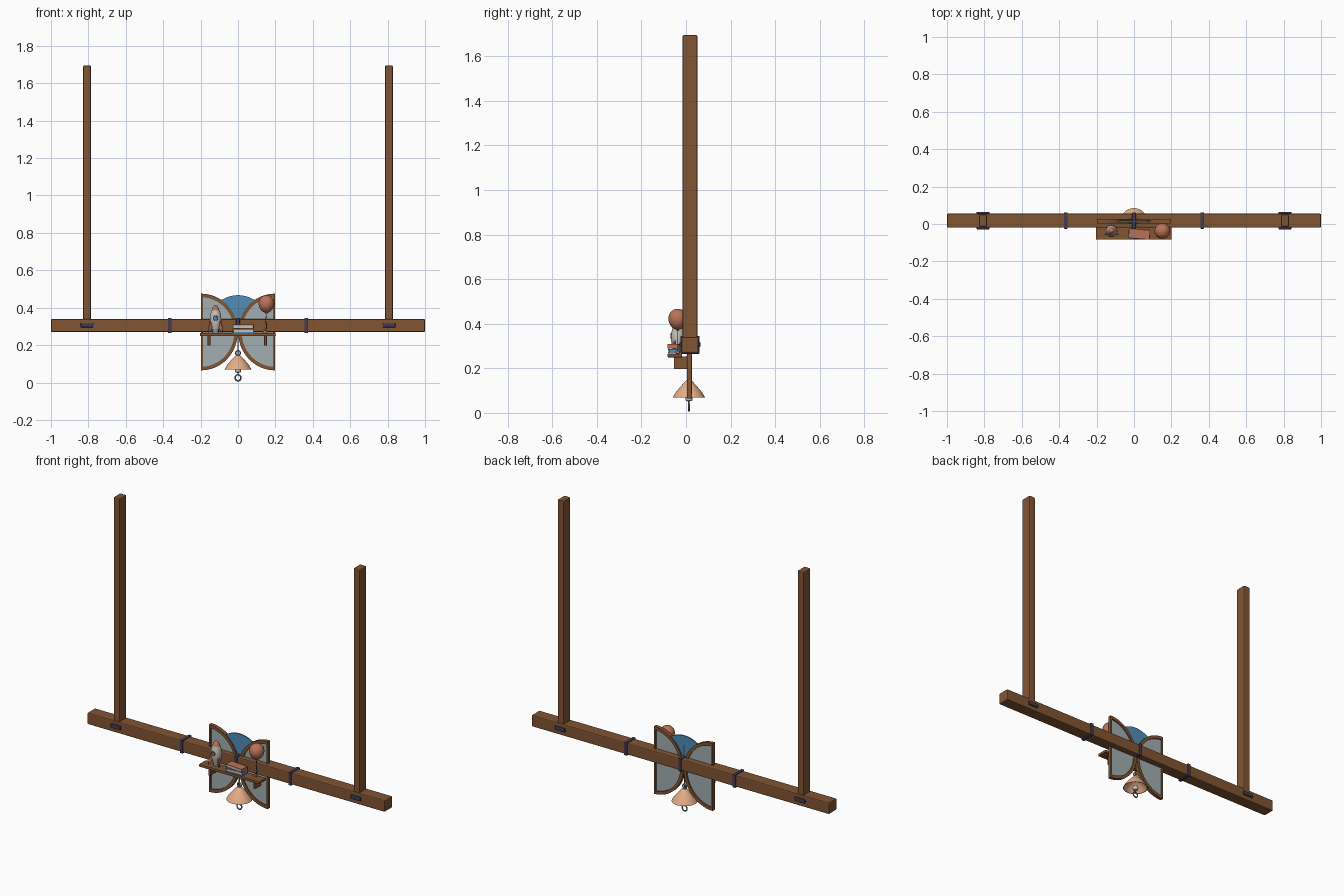
import bpy, bmesh
from math import sin, cos, pi, radians, sqrt
from mathutils import Matrix, Vector

if "Cube" in bpy.data.objects:
    bpy.data.objects.remove(bpy.data.objects["Cube"], do_unlink=True)


def material(name, r, g, b):
    m = bpy.data.materials.new(name)
    m.use_nodes = True
    m.diffuse_color = (r, g, b, 1)
    m.node_tree.nodes["Principled BSDF"].inputs["Base Color"].default_value = (r, g, b, 1)
    return m


WOOD = material("brown wood", 0.22, 0.09, 0.034)
IRON = material("dark purple iron", 0.055, 0.045, 0.085)
GLASS = material("pale grey panel", 0.36, 0.42, 0.44)
BLUE = material("sky blue", 0.08, 0.27, 0.47)
PEACH = material("peach", 0.78, 0.42, 0.24)
CLAY = material("terracotta", 0.5, 0.17, 0.095)
WHITE = material("off white", 0.55, 0.54, 0.5)
STEEL = material("grey steel", 0.2, 0.23, 0.26)

MID = 0.018      # depth of the beam's centre line
SHELF_Y = -0.037  # depth of the toys on the shelf


def finish(name, bm, mat, smooth=False, bevel=0):
    bmesh.ops.recalc_face_normals(bm, faces=bm.faces)
    me = bpy.data.meshes.new(name)
    bm.to_mesh(me)
    bm.free()
    ob = bpy.data.objects.new(name, me)
    bpy.context.collection.objects.link(ob)
    me.materials.append(mat)
    if bevel:
        mod = ob.modifiers.new("Bevel", "BEVEL")
        mod.width, mod.segments = bevel, 2
    if smooth:
        bpy.ops.object.select_all(action="DESELECT")
        ob.select_set(True)
        bpy.context.view_layer.objects.active = ob
        bpy.ops.object.shade_smooth_by_angle(angle=radians(40))
    return ob


def box(name, centre, size, mat, bevel=0, turn=0):
    bm = bmesh.new()
    bmesh.ops.create_cube(bm, size=1, matrix=Matrix.Translation(centre)
                          @ Matrix.Rotation(turn, 4, "Z") @ Matrix.Diagonal((*size, 1)))
    return finish(name, bm, mat, bevel=bevel)


def plate(name, outline, y, thick, mat, place=Matrix()):
    """Outline in x and z, given a thickness along y."""
    bm = bmesh.new()
    face = bm.faces.new([bm.verts.new((x, y - thick / 2, z)) for x, z in outline])
    out = bmesh.ops.extrude_face_region(bm, geom=[face])["geom"]
    bmesh.ops.translate(bm, vec=(0, thick, 0),
                        verts=[v for v in out if isinstance(v, bmesh.types.BMVert)])
    bm.transform(place)
    return finish(name, bm, mat)


def lathe(name, profile, centre, mat, steps=32):
    bm = bmesh.new()
    verts = [bm.verts.new((r, 0, z)) for r, z in profile]
    edges = [bm.edges.new(p) for p in zip(verts, verts[1:])]
    bmesh.ops.spin(bm, geom=verts + edges, cent=(0, 0, 0), axis=(0, 0, 1),
                   angle=2 * pi, steps=steps, use_duplicate=False)
    bmesh.ops.remove_doubles(bm, verts=bm.verts, dist=0.0002)
    bmesh.ops.translate(bm, vec=centre, verts=bm.verts)
    return finish(name, bm, mat, smooth=True)


def rod(name, points, radius, mat, closed=False):
    cu = bpy.data.curves.new(name, "CURVE")
    cu.dimensions = "3D"
    cu.bevel_depth, cu.bevel_resolution, cu.use_fill_caps = radius, 2, True
    sp = cu.splines.new("POLY")
    sp.points.add(len(points) - 1)
    for p, co in zip(sp.points, points):
        p.co = (*co, 1)
    sp.use_cyclic_u = closed
    cu.materials.append(mat)
    ob = bpy.data.objects.new(name, cu)
    bpy.context.collection.objects.link(ob)
    return ob


def ring(name, centre, radius, thick, mat):
    c = Vector(centre)
    rod(name, [c + Vector((radius * cos(a), 0, radius * sin(a)))
               for a in (i * pi / 12 for i in range(24))], thick, mat, closed=True)


def arc(cx, cz, rx, rz, start, end, n=24):
    return [(cx + rx * cos(start + (end - start) * i / n),
             cz + rz * sin(start + (end - start) * i / n)) for i in range(n + 1)]


# Beam, hanging posts and iron fittings
box("beam", (0, MID, 0.305), (2, 0.075, 0.07), WOOD, 0.006)
for x in (-0.365, 0, 0.365):
    box("beam_strap", (x, MID, 0.305), (0.02, 0.087, 0.08), IRON, 0.003)
for side, label in ((-1, "right"), (1, "left")):
    box(label + "_post", (side * 0.807, MID, 1.0), (0.042, 0.066, 1.39), WOOD, 0.006)
    box(label + "_post_fixing", (side * 0.807, MID, 0.307), (0.07, 0.094, 0.024), IRON, 0.005)

# Half-round windows with wooden frames
CZ, RX, RZ = 0.27, 0.196, 0.205
for side, label in ((-1, "right"), (1, "left")):
    outer = arc(0, CZ, RX, RZ, -pi / 2, pi / 2, 32)
    inner = arc(0, CZ, RX - 0.019, RZ - 0.019, pi / 2, -pi / 2, 32)
    move = lambda pts: [(side * (0.197 - x), z) for x, z in pts]
    plate(label + "_window_arch", move(outer + inner), MID - 0.003, 0.022, WOOD)
    plate(label + "_window_panel", move(inner), MID - 0.003, 0.006, GLASS)
    box(label + "_window_edge", (side * 0.192, MID - 0.003, CZ),
        (0.011, 0.022, 2 * RZ), WOOD, 0.002)

# Blue fan filling the gap above the beam
tip = 0.1
rise = RZ * sqrt(1 - ((0.197 - tip) / RX) ** 2)
swing = 0.69
fan = arc(0, 0.31, 0.157, 0.157, pi / 2 - swing, pi / 2 + swing, 16)
left_side = [(-0.19 + (RX - 0.006) * cos(a), CZ + (RZ - 0.006) * sin(a))
             for a in (1.05 - 0.1 * i for i in range(11))]
plate("blue_fan", fan + left_side + [(-x, z) for x, z in reversed(left_side)],
      MID - 0.003, 0.008, BLUE)
ring("top_ring", (0, MID - 0.003, 0.43), 0.02, 0.004, STEEL)
rod("top_ring_stem", [(0, MID - 0.003, 0.41), (0, MID - 0.003, 0.33)], 0.005, STEEL)

# Bell with hanger, clapper and pull ring
BELL_Y = 0.013
lathe("bell", [(0, 0.146), (0.012, 0.145), (0.022, 0.135), (0.04, 0.115), (0.058, 0.094),
               (0.072, 0.07), (0.068, 0.07), (0.054, 0.091), (0.036, 0.111), (0, 0.135)],
      (0, BELL_Y, 0), PEACH)
lathe("bell_clapper", [(0, 0.09), (0.01, 0.085), (0.017, 0.07), (0.015, 0.056), (0, 0.05)],
      (0, BELL_Y, 0), WHITE)
rod("bell_hanger", [(0, BELL_Y, 0.27), (0, BELL_Y, 0.14)], 0.004, STEEL)
ring("hanger_ring", (0, BELL_Y, 0.158), 0.012, 0.004, STEEL)
rod("pull_cord", [(0, BELL_Y, 0.08), (0, BELL_Y, 0.043)], 0.003, STEEL)
ring("pull_ring", (0, BELL_Y, 0.025), 0.016, 0.004, STEEL)

# Shelf with two supports
box("shelf", (-0.002, -0.05, 0.257), (0.405, 0.066, 0.016), WOOD, 0.003)
for x in (-0.155, 0.147):
    box("shelf_support", (x, -0.025, 0.225), (0.014, 0.058, 0.056), WOOD, 0.002)

# Toy rocket
base = (-0.12, SHELF_Y, 0)
lathe("rocket_body", [(0, 0.283), (0.02, 0.283), (0.028, 0.31), (0.031, 0.335),
                      (0.029, 0.36), (0.022, 0.385)], base, WHITE)
lathe("rocket_nose", [(0.0225, 0.382), (0.015, 0.4), (0.007, 0.411), (0, 0.416)], base, CLAY)
lathe("rocket_nozzle", [(0, 0.266), (0.017, 0.266), (0.014, 0.286), (0, 0.286)], base, STEEL)
for angle in (-30, 90, 210):
    plate("rocket_fin", [(0.02, 0.295), (0.042, 0.266), (0.042, 0.3), (0.027, 0.335)], 0, 0.008,
          CLAY, Matrix.Translation(base) @ Matrix.Rotation(radians(angle), 4, "Z"))
ring("rocket_porthole_rim", (-0.12, SHELF_Y - 0.03, 0.345), 0.011, 0.003, CLAY)
plate("rocket_porthole", arc(-0.12, 0.345, 0.011, 0.011, 0, 2 * pi * 23 / 24, 23),
      SHELF_Y - 0.029, 0.006, BLUE)

# Two stacked books: covers around white pages
for z, turn, cover, label in ((0.266, 0.04, BLUE, "lower"), (0.288, -0.08, CLAY, "upper")):
    c = Vector((0.028, -0.054, z))
    for dz in (0.002, 0.019):
        box(label + "_book_cover", c + Vector((0, 0, dz)), (0.112, 0.05, 0.004), cover, 0, turn)
    box(label + "_book_pages", c + Vector((0, 0, 0.0105)), (0.105, 0.045, 0.014), WHITE, 0, turn)
    spine = Matrix.Rotation(turn, 3, "Z") @ Vector((0.054, 0, 0.0105))
    box(label + "_book_spine", c + spine, (0.005, 0.05, 0.021), cover, 0, turn)

# Balloon on a string with a small weight
bx = 0.152
lathe("balloon", [(0, 0.366), (0.007, 0.367), (0.005, 0.373)]
      + [(0.042 * cos(a) * (1 + 0.06 * sin(a)), 0.42 + 0.047 * sin(a))
         for a in (-1.4 + i * 0.198 for i in range(15))] + [(0, 0.467)],
      (bx, SHELF_Y, 0), CLAY)
rod("balloon_string", [(bx, SHELF_Y, 0.37), (bx - 0.004, SHELF_Y, 0.33),
                       (bx + 0.002, SHELF_Y, 0.3), (bx - 0.008, SHELF_Y, 0.27)], 0.0018, IRON)
box("balloon_weight", (bx - 0.008, SHELF_Y, 0.272), (0.022, 0.018, 0.014), CLAY, 0.003)
